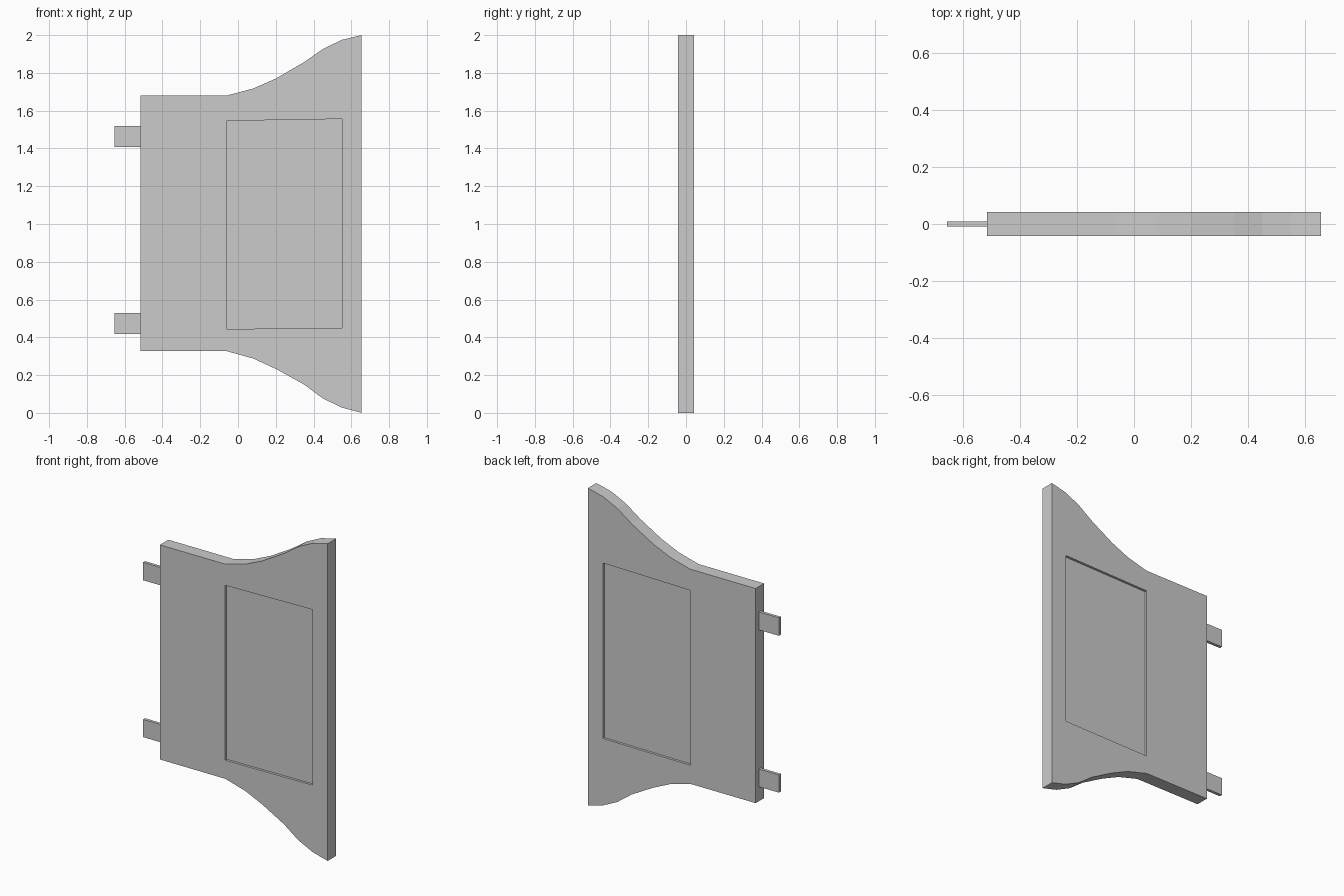
import bpy, bmesh

if "Cube" in bpy.data.objects:
    bpy.data.objects.remove(bpy.data.objects["Cube"])

HALF = 0.042      # half thickness of the board
RECESS = 0.027    # half thickness inside the sunken panel

# (x, top z, bottom z) along the flared board
STATIONS = [(-0.515, 1.68, 0.327), (-0.06, 1.68, 0.327), (0.08, 1.717, 0.288),
            (0.2, 1.77, 0.233), (0.35, 1.857, 0.15), (0.45, 1.927, 0.076),
            (0.55, 1.975, 0.028), (0.655, 2.0, 0.0)]
OUTLINE = [(x, b) for x, t, b in STATIONS] + [(x, t) for x, t, b in reversed(STATIONS)]
WINDOW = [(-0.06, 0.444), (0.55, 0.45), (0.55, 1.556), (-0.06, 1.546)]


def finish(bm, name):
    bmesh.ops.recalc_face_normals(bm, faces=bm.faces[:])
    mesh = bpy.data.meshes.new(name)
    bm.to_mesh(mesh)
    bm.free()
    obj = bpy.data.objects.new(name, mesh)
    bpy.context.collection.objects.link(obj)
    return obj


def ring(bm, points, y):
    return [bm.verts.new((x, y, z)) for x, z in points]


def loop_edges(bm, vs):
    return [bm.edges.new((a, b)) for a, b in zip(vs, vs[1:] + vs[:1])]


def walls(bm, a, b):
    for i in range(len(a)):
        j = (i + 1) % len(a)
        bm.faces.new((a[i], a[j], b[j], b[i]))


# board with a sunken panel on both sides
bm = bmesh.new()
rims = []
for side in (-1, 1):
    rim = ring(bm, OUTLINE, side * HALF)
    lip = ring(bm, WINDOW, side * HALF)
    floor = ring(bm, WINDOW, side * RECESS)
    edges = loop_edges(bm, rim) + loop_edges(bm, lip)
    bmesh.ops.triangle_fill(bm, edges=edges, use_beauty=True, normal=(0, side, 0))
    walls(bm, lip, floor)
    bm.faces.new(floor)
    rims.append(rim)
walls(bm, *rims)
# merge the coplanar triangles of each face
bmesh.ops.dissolve_limit(bm, angle_limit=0.001, verts=[], edges=bm.edges[:])
finish(bm, "flared_board")

# two hinge tabs on the straight edge
for name, z0, z1 in (("lower_tab", 0.418, 0.53), ("upper_tab", 1.407, 1.52)):
    bm = bmesh.new()
    tab = [(-0.655, z0), (-0.515, z0), (-0.515, z1), (-0.655, z1)]
    back, front = ring(bm, tab, 0.0095), ring(bm, tab, -0.0095)
    walls(bm, back, front)
    bm.faces.new(back)
    bm.faces.new(front)
    finish(bm, name)
